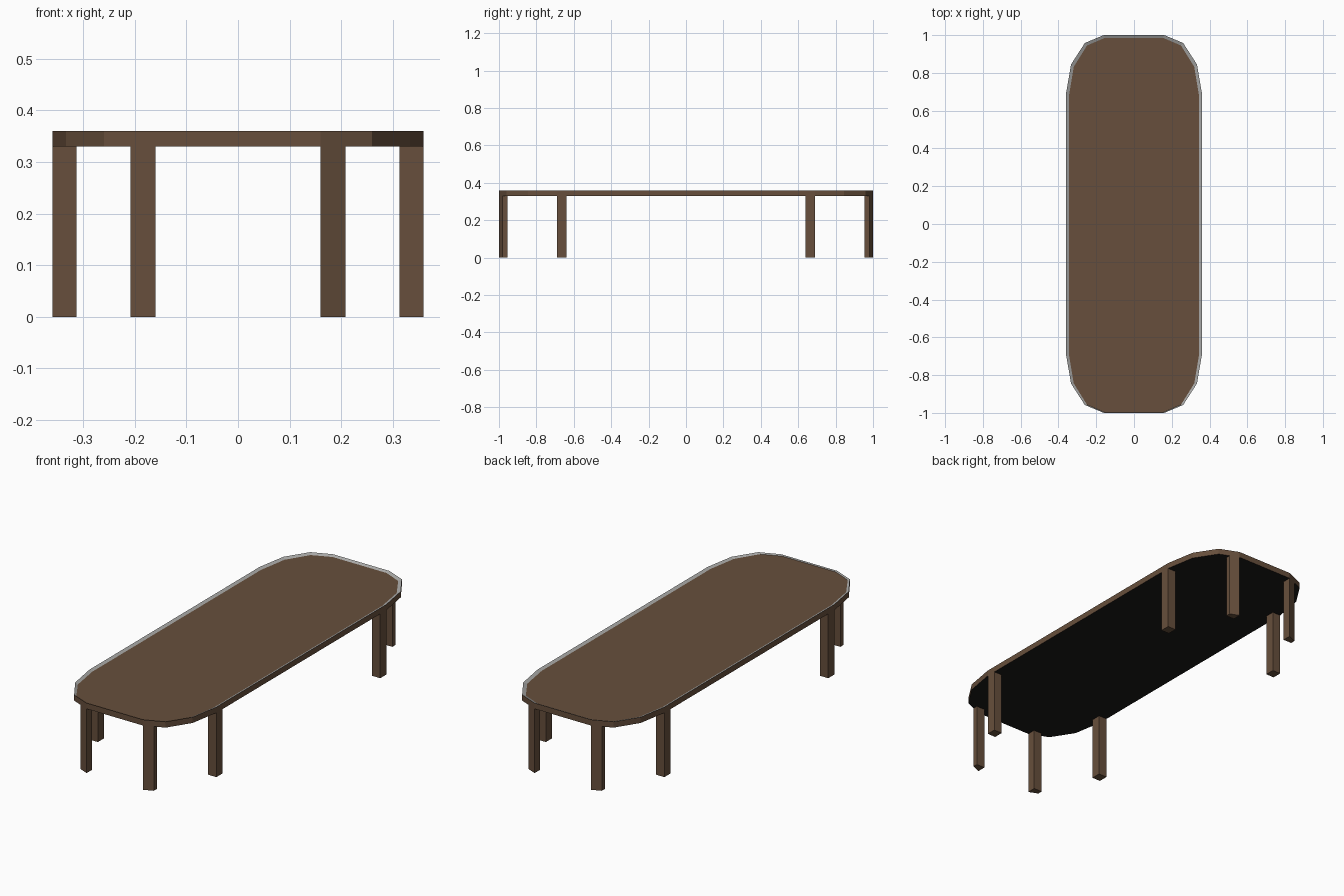
import bpy, bmesh, math

if "Cube" in bpy.data.objects:
    bpy.data.objects.remove(bpy.data.objects["Cube"])


def material(name, rgb):
    m = bpy.data.materials.new(name)
    m.diffuse_color = (*rgb, 1)
    m.use_nodes = True
    m.node_tree.nodes["Principled BSDF"].inputs["Base Color"].default_value = m.diffuse_color
    return m


BROWN = material("brown wood", (0.135, 0.078, 0.045))
DARK = material("dark underside", (0.011, 0.010, 0.009))
GREY = material("grey trim", (0.40, 0.40, 0.39))


def finish(name, bm, mats):
    bm.normal_update()
    mesh = bpy.data.meshes.new(name)
    bm.to_mesh(mesh)
    bm.free()
    for m in mats:
        mesh.materials.append(m)
    ob = bpy.data.objects.new(name, mesh)
    bpy.context.collection.objects.link(ob)
    return ob


# Outline: rectangle with elliptical three-segment corners, anticlockwise
outline = []
for q, (sx, sy) in enumerate([(1, 1), (-1, 1), (-1, -1), (1, -1)]):
    for i in range(4):
        a = math.radians(q * 90 + i * 30)
        outline.append((0.16 * sx + 0.20 * math.cos(a),
                        0.69 * sy + 0.31 * math.sin(a)))

# Tabletop: dark underside, brown edge, thin grey trim, slightly sunken top
bm = bmesh.new()
low = [bm.verts.new((x, y, 0.33)) for x, y in outline]
high = [bm.verts.new((x, y, 0.36)) for x, y in outline]
inner = [bm.verts.new((x * 0.957, y * 0.992 - 0.006, 0.353)) for x, y in outline]
bm.faces.new(low[::-1]).material_index = 1
bm.faces.new(inner)
for a, b, idx in ((low, high, 0), (high, inner, 2)):
    for i in range(len(a)):
        j = (i + 1) % len(a)
        bm.faces.new((a[i], a[j], b[j], b[i])).material_index = idx
finish("tabletop", bm, [BROWN, DARK, GREY])


# Legs: four-sided posts whose outer face follows the table outline
def leg(name, section, sx, sy):
    bm = bmesh.new()
    f = bm.faces.new([bm.verts.new((x * sx, y * sy, 0)) for x, y in section])
    ext = bmesh.ops.extrude_face_region(bm, geom=[f], use_keep_orig=True)
    verts = [v for v in ext["geom"] if isinstance(v, bmesh.types.BMVert)]
    bmesh.ops.translate(bm, verts=verts, vec=(0, 0, 0.33))
    bmesh.ops.recalc_face_normals(bm, faces=bm.faces)
    finish(name, bm, [BROWN])


side_leg = [(0.313, 0.64), (0.36, 0.64), (0.36, 0.69), (0.313, 0.69)]
end_leg = [(0.16, 0.955), (0.208, 0.955), (0.208, 0.98), (0.16, 1.0)]
for sx, side in ((-1, "left"), (1, "right")):
    for sy, end in ((-1, "front"), (1, "back")):
        leg(f"{end}_{side}_side_leg", side_leg, sx, sy)
        leg(f"{end}_{side}_end_leg", end_leg, sx, sy)
